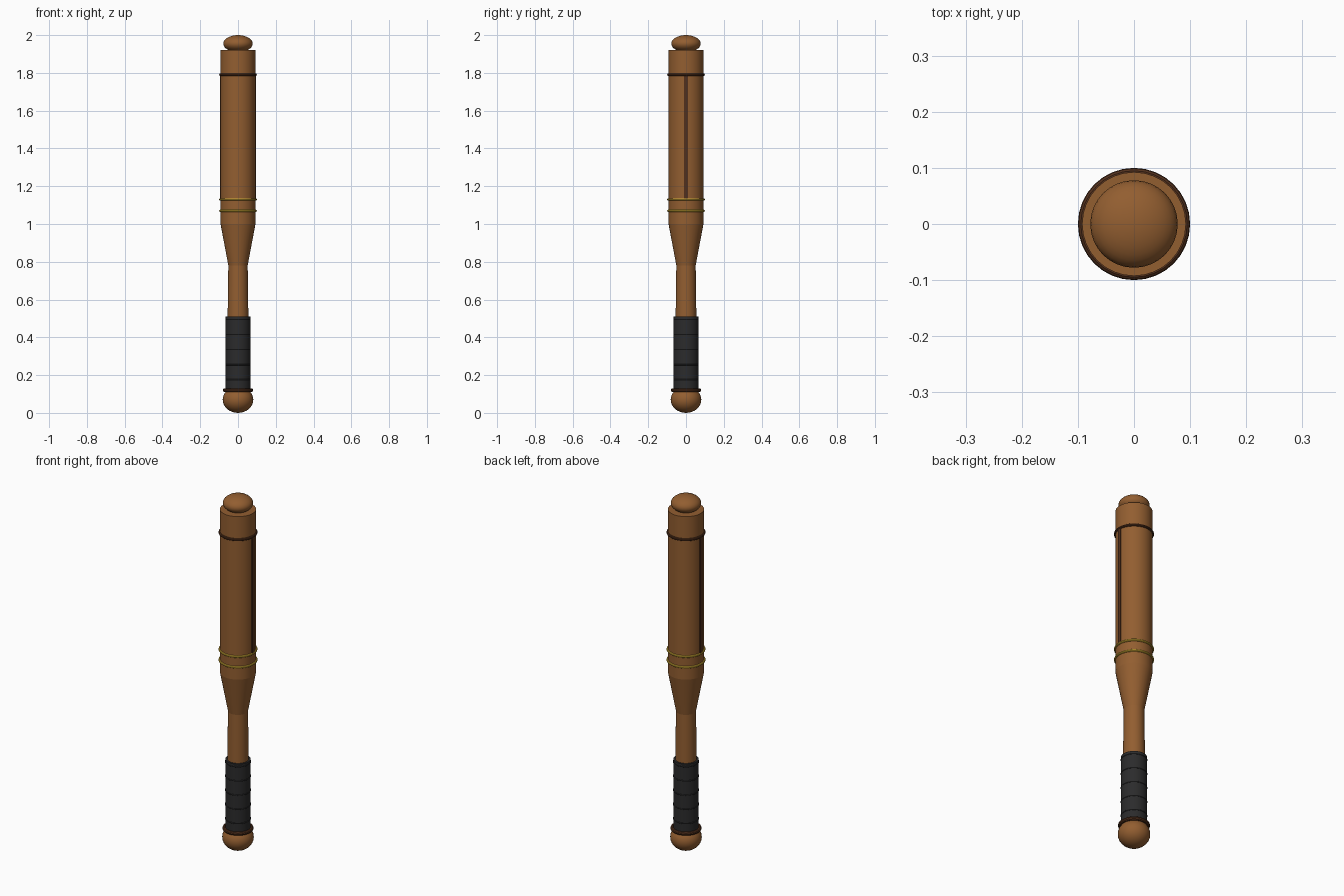
import bpy, math

if "Cube" in bpy.data.objects:
    bpy.data.objects.remove(bpy.data.objects["Cube"])

def material(name, rgb):
    m = bpy.data.materials.new(name)
    m.diffuse_color = (*rgb, 1)
    m.use_nodes = True
    m.node_tree.nodes["Principled BSDF"].inputs["Base Color"].default_value = m.diffuse_color
    return m

WOOD = material("wood", (0.29, 0.112, 0.030))
DARK = material("dark wood", (0.085, 0.030, 0.012))
GOLD = material("gold", (0.66, 0.43, 0.04))
GRIP = material("black grip", (0.024, 0.024, 0.025))

def finish(name, mat, smooth=True):
    o = bpy.context.object
    o.name = name
    o.data.materials.append(mat)
    if smooth:
        bpy.ops.object.shade_smooth_by_angle(angle=math.radians(35))
    return o

def shaft(name, mat, z0, z1, r0, r1):
    bpy.ops.mesh.primitive_cone_add(vertices=32, radius1=r0, radius2=r1,
                                    depth=z1 - z0, location=(0, 0, (z0 + z1) / 2))
    return finish(name, mat)

def ball(name, mat, z, r, rz):
    bpy.ops.mesh.primitive_uv_sphere_add(segments=32, ring_count=16, radius=1, location=(0, 0, z))
    bpy.context.object.scale = (r, r, rz)
    bpy.ops.object.transform_apply(location=False, rotation=False, scale=True)
    return finish(name, mat)

def ring(name, mat, z, major, minor):
    bpy.ops.mesh.primitive_torus_add(major_segments=32, minor_segments=10, major_radius=major,
                                     minor_radius=minor, location=(0, 0, z))
    return finish(name, mat)

# Pommel and collar
ball("pommel", WOOD, 0.07, 0.081, 0.07)
ring("pommel_collar", DARK, 0.12, 0.07, 0.01)

# Wrapped grip
shaft("grip", GRIP, 0.11, 0.51, 0.065, 0.065)
for i in range(5):
    ring(f"grip_wrap_{i + 1}", GRIP, 0.175 + i * 0.08, 0.063, 0.004)

# Handle, taper and barrel
shaft("handle", WOOD, 0.5, 0.8, 0.055, 0.051)
shaft("taper", WOOD, 0.78, 1.0, 0.051, 0.0925)
shaft("barrel", WOOD, 1.0, 1.92, 0.0925, 0.0925)
ball("end_cap", WOOD, 1.955, 0.078, 0.045)

# Decorative bands
ring("gold_band_lower", GOLD, 1.07, 0.0935, 0.0065)
ring("gold_band_upper", GOLD, 1.13, 0.0935, 0.0065)
ring("dark_band", DARK, 1.79, 0.0925, 0.0075)

# Dark inlay strips along both sides of the barrel
for side, x in (("right", 0.092), ("left", -0.092)):
    bpy.ops.mesh.primitive_cube_add(size=1, location=(x, 0, 1.46))
    bpy.context.object.scale = (0.009, 0.02, 0.66)
    bpy.ops.object.transform_apply(location=False, rotation=False, scale=True)
    finish(f"inlay_strip_{side}", DARK, smooth=False)
